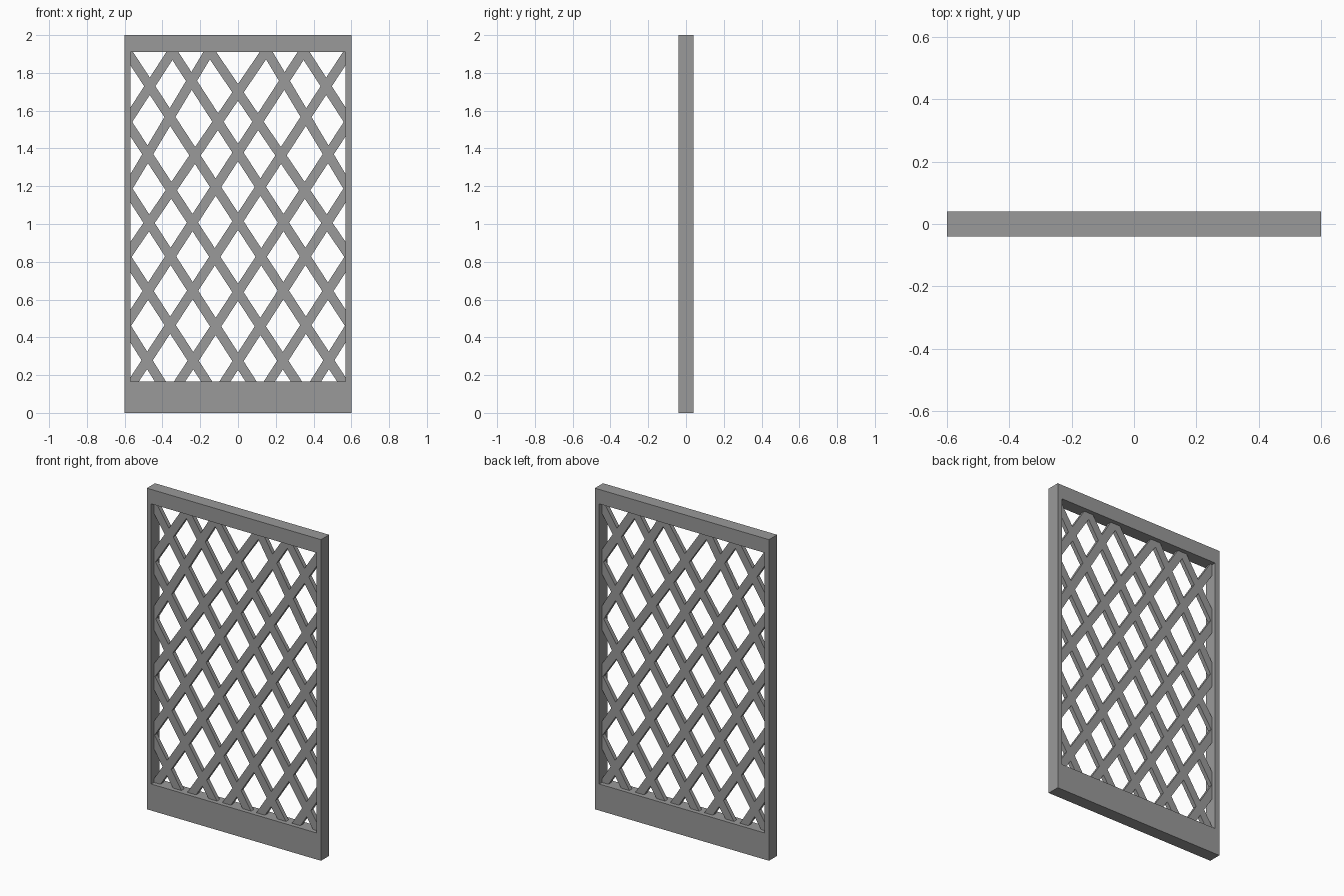
import bpy
import bmesh
from mathutils import Vector

cube = bpy.data.objects.get("Cube")
if cube:
    bpy.data.objects.remove(cube, do_unlink=True)

HALF_W, HEIGHT, DEPTH = 0.60, 2.0, 0.08
IN_X, IN_LOW, IN_HIGH = 0.57, 0.165, 1.91
STRIP_W, STRIP_DEPTH = 0.05, 0.026

grey = bpy.data.materials.new("plain_grey")
grey.use_nodes = True
colour = (0.32, 0.32, 0.32, 1)
grey.diffuse_color = colour
grey.node_tree.nodes["Principled BSDF"].inputs["Base Color"].default_value = colour


def make_panel(name, bm, depth):
    """Turn a flat sheet in the xz plane into a slab centred on y = 0."""
    bmesh.ops.recalc_face_normals(bm, faces=bm.faces)
    mesh = bpy.data.meshes.new(name)
    bm.to_mesh(mesh)
    bm.free()
    mesh.materials.append(grey)
    obj = bpy.data.objects.new(name, mesh)
    bpy.context.collection.objects.link(obj)
    mod = obj.modifiers.new("thickness", "SOLIDIFY")
    mod.thickness = depth
    mod.offset = 0
    return obj


def rectangle(bm, half, low, high):
    corners = [(-half, low), (half, low), (half, high), (-half, high)]
    return [bm.verts.new((x, 0, z)) for x, z in corners]


# Frame: a ring with a deep bottom rail and thin side rails
bm = bmesh.new()
outer = rectangle(bm, HALF_W, 0, HEIGHT)
inner = rectangle(bm, IN_X, IN_LOW, IN_HIGH)
for i in range(4):
    j = (i + 1) % 4
    bm.faces.new((outer[i], outer[j], inner[j], inner[i]))
make_panel("frame", bm, DEPTH)

# Lattice: centre lines of the rising strips, mirrored for the falling ones
rising = [
    ((-0.57, 1.57), (-0.35, 1.91)),
    ((-0.57, 1.215), (-0.155, 1.91)),
    ((-0.57, 0.86), (0.145, 1.91)),
    ((-0.57, 0.50), (0.345, 1.91)),
    ((-0.555, 0.165), (0.585, 1.91)),
    ((-0.31, 0.165), (0.57, 1.51)),
    ((-0.07, 0.165), (0.57, 1.16)),
    ((0.165, 0.165), (0.57, 0.79)),
    ((0.41, 0.165), (0.57, 0.42)),
]
strips = []
for (x0, z0), (x1, z1) in rising:
    for side in (1, -1):
        start = Vector((side * x0, 0, z0))
        run = Vector((side * x1, 0, z1)) - start
        strips.append((start, Vector((run.z, 0, -run.x)).normalized()))

# Slice a sheet along both edges of every strip, then drop the openings
bm = bmesh.new()
bm.faces.new(rectangle(bm, IN_X, IN_LOW, IN_HIGH))
for start, normal in strips:
    for edge in (-0.5, 0.5):
        bmesh.ops.bisect_plane(
            bm, geom=bm.verts[:] + bm.edges[:] + bm.faces[:], dist=1e-5,
            plane_co=start + normal * STRIP_W * edge, plane_no=normal)
openings = [
    f for f in bm.faces
    if all(abs((f.calc_center_median() - s).dot(n)) > STRIP_W / 2 for s, n in strips)
]
bmesh.ops.delete(bm, geom=openings, context="FACES")
make_panel("lattice", bm, STRIP_DEPTH)
